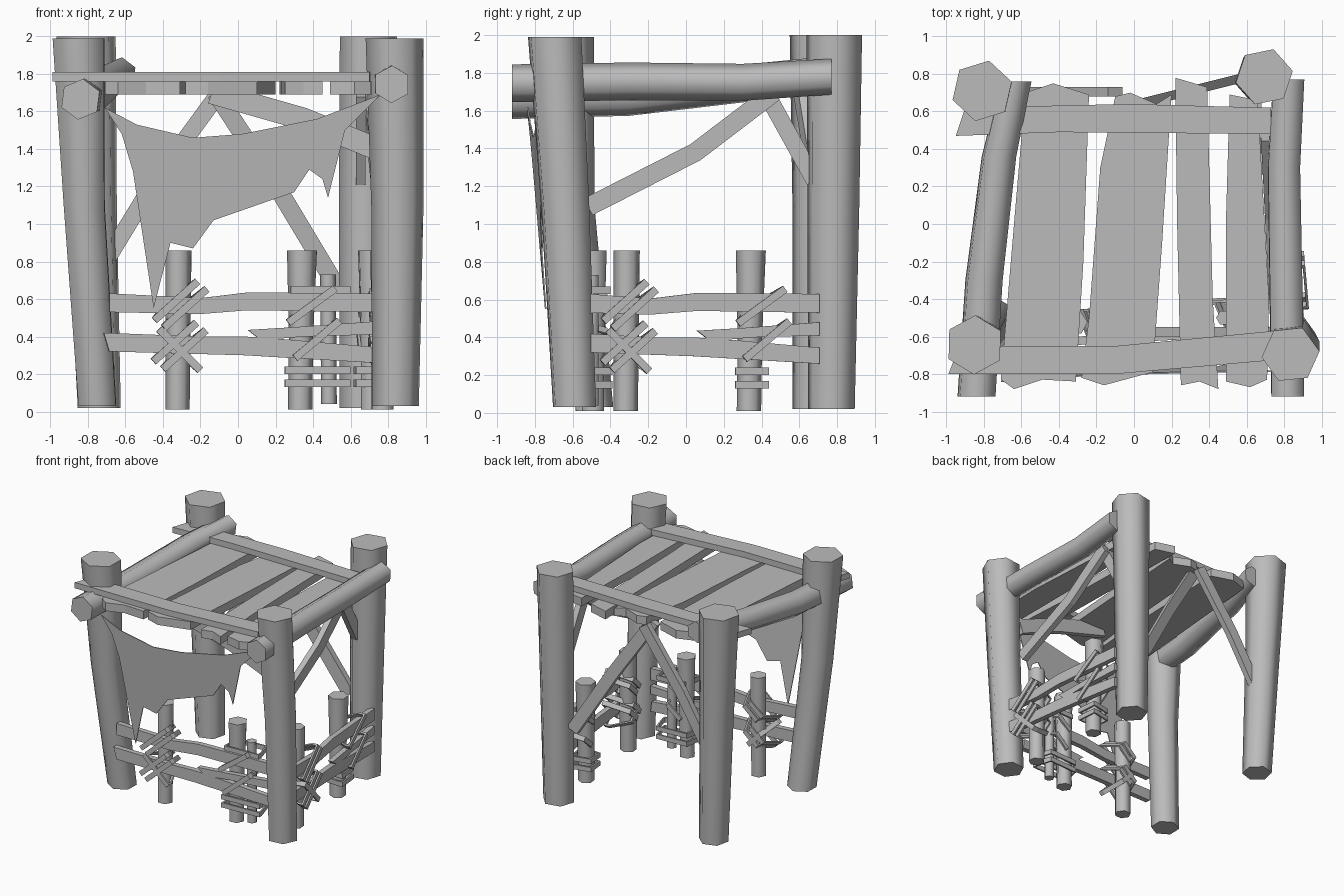
import bpy, bmesh, math
from mathutils import Vector, Matrix

cube = bpy.data.objects.get("Cube")
if cube:
    bpy.data.objects.remove(cube)

GREY = (0.5, 0.5, 0.5, 1)
wood = bpy.data.materials.new("plain_grey")
wood.use_nodes = True
wood.diffuse_color = GREY
wood.node_tree.nodes["Principled BSDF"].inputs["Base Color"].default_value = GREY


def finish(name, bm, matrix=Matrix()):
    bmesh.ops.recalc_face_normals(bm, faces=bm.faces)
    bm.transform(matrix)
    mesh = bpy.data.meshes.new(name)
    bm.to_mesh(mesh)
    bm.free()
    mesh.materials.append(wood)
    obj = bpy.data.objects.new(name, mesh)
    bpy.context.collection.objects.link(obj)
    return obj


def log(name, sections, along="z", phase=0.0, matrix=Matrix()):
    """Six-sided timber through sections of (centre, radius), capped flat."""
    bm = bmesh.new()
    rings = []
    for centre, r in sections:
        ring = []
        for i in range(6):
            a = phase + i * math.pi / 3
            c, s = r * math.cos(a), r * math.sin(a)
            off = Vector((c, s, 0)) if along == "z" else Vector((c, 0, s))
            ring.append(bm.verts.new(Vector(centre) + off))
        rings.append(ring)
    for lo, hi in zip(rings, rings[1:]):
        for i in range(6):
            j = (i + 1) % 6
            bm.faces.new((lo[i], lo[j], hi[j], hi[i])).smooth = True
    for ring in (rings[0], rings[-1]):
        cap = bm.faces.new(ring)
        for e in cap.edges:
            e.smooth = False
    return finish(name, bm, matrix)


def plate(name, outline, place, depth, matrix=Matrix()):
    """Flat board: outline mapped into space by place, thickened by depth."""
    bm = bmesh.new()
    face = bm.faces.new([bm.verts.new(place(u, w)) for u, w in outline])
    ext = bmesh.ops.extrude_face_region(bm, geom=[face], use_keep_orig=True)
    moved = [v for v in ext["geom"] if isinstance(v, bmesh.types.BMVert)]
    bmesh.ops.translate(bm, verts=moved, vec=Vector(depth))
    return finish(name, bm, matrix)


def strip(path, width):
    """Outline of a straight or bent board following a 2D path."""
    pts = [Vector(p) for p in path]
    d = (pts[-1] - pts[0]).normalized()
    n = Vector((-d.y, d.x)) * width / 2
    return [p + n for p in pts] + [p - n for p in reversed(pts)]


def lashing(name, centre, size, tilt, matrix, back=.5):
    """Flat strap: wide across the rail, narrowing behind the pole."""
    half = [(1, -1), (1, -.6), (back, 1)]
    loop = half + [(-u, v) for u, v in reversed(half)]
    bm = bmesh.new()
    rings = []
    for inset, z in ((0, -.02), (0, .02), (.014, .02), (.014, -.02)):
        rings.append([bm.verts.new((u * (size[0] - inset), v * (size[1] - inset), z)) for u, v in loop])
    for a, b in zip(rings, rings[1:] + rings[:1]):
        for i in range(len(loop)):
            j = (i + 1) % len(loop)
            bm.faces.new((a[i], a[j], b[j], b[i]))
    local = Matrix.Translation(centre) @ Matrix.Rotation(math.radians(tilt), 4, "Y")
    return finish(name, bm, matrix @ local)


# Corner posts
log("front_left_post", [((.84, -.59, .03), .125), ((.85, -.64, 1.1), .14), ((.835, -.695, 1.99), .155)], phase=.1)
log("front_right_post", [((-.75, -.5, .03), .115), ((-.82, -.61, 1.1), .125), ((-.85, -.645, 1.99), .158)], phase=.5)
log("back_left_post", [((.67, .77, .02), .13), ((.68, .78, 1.1), .145), ((.695, .785, 2), .155)], phase=.2)
log("back_right_post", [((-.74, .68, .02), .12), ((-.78, .7, 1.1), .14), ((-.81, .71, 2), .165)], phase=.3)

# Side logs that carry the deck
log("right_log", [((-.84, -.92, 1.665), .11), ((-.80, -.3, 1.68), .108),
                  ((-.72, .36, 1.75), .1), ((-.63, .76, 1.8), .09)], "y", .4)
log("left_log", [((.82, -.92, 1.745), .1), ((.81, -.3, 1.755), .1),
                 ((.8, .3, 1.75), .098), ((.825, .77, 1.78), .095)], "y", .5)

# Deck planks and the two cross boards lying over them
deck = [
    [(-.71, -.83), (-.64, -.88), (-.49, -.83), (-.31, -.84), (-.27, -.2), (-.24, .69),
     (-.43, .75), (-.58, .7), (-.64, 0)],
    [(-.28, -.82), (-.16, -.86), (.1, -.79), (.15, -.1), (.2, .69), (.12, .64),
     (-.02, .7), (-.1, .68), (-.18, .3), (-.24, -.5)],
    [(.25, -.86), (.35, -.84), (.45, -.88), (.42, -.4), (.39, .73), (.22, .78), (.23, 0)],
    [(.49, -.84), (.62, -.87), (.71, -.83), (.72, -.4), (.66, .66), (.51, .69), (.49, 0)],
]
for i, outline in enumerate(deck):
    plate(f"deck_plank_{i + 1}", outline, lambda u, w: Vector((u, w, 1.69)), (0, 0, .07))
cross = {
    "front_cross_board": [(-.99, -.8), (-.1, -.8), (.7, -.73), (.75, -.57), (-.09, -.65), (-.93, -.65)],
    "back_cross_board": [(-.95, .47), (-.4, .49), (.73, .48), (.73, .62), (-.03, .64), (-.9, .62)],
}
for name, outline in cross.items():
    plate(name, outline, lambda u, w: Vector((u, w, 1.76)), (0, 0, .05))

# Diagonal braces below the deck
plate("back_right_brace", strip([(-.73, .76), (-.45, 1.22), (-.1, 1.7)], .09),
      lambda u, w: Vector((u, .68, w)), (0, .05, 0))
plate("back_left_brace", strip([(-.12, 1.7), (.2, 1.21), (.53, .66)], .095),
      lambda u, w: Vector((u, .58 + .25 * (u + .12), w)), (0, .05, 0))
plate("front_brace", strip([(-.14, 1.7), (.35, 1.56), (.74, 1.4)], .12),
      lambda u, w: Vector((u, -.6, w)), (0, .05, 0))
plate("long_side_brace", strip([(-.52, 1.09), (.05, 1.38), (.47, 1.7)], .1),
      lambda u, w: Vector((.7 - .05 * u, u, w)), (.05, 0, 0))
plate("short_side_brace", strip([(.42, 1.7), (.68, 1.23)], .09),
      lambda u, w: Vector((.63, u, w)), (.05, 0, 0))

# Torn cloth hanging across the front
cloth = [(-.71, 1.62), (-.54, 1.53), (-.24, 1.46), (.02, 1.48), (.42, 1.56), (.76, 1.69),
         (.57, 1.5), (.54, 1.38), (.48, 1.14), (.45, 1.24), (.38, 1.29), (.3, 1.17),
         (-.13, 1.02), (-.24, .87), (-.36, .9), (-.45, .55), (-.56, 1.28), (-.62, 1.48)]
plate("torn_cloth", cloth, lambda u, w: Vector((u, -.685 - .08 * w + .04 * u, w)), (0, .008, 0))

# Fences: the same rails, poles and lashings on the front and the left side
rails = {
    "upper_rail": [(-.69, .53), (-.2, .52), (.05, .54), (.72, .53), (.72, .63), (.05, .635),
                   (-.2, .605), (-.69, .63)],
    "lower_rail": [(-.69, .32), (.03, .3), (.72, .26), (.71, .345), (.25, .385), (.03, .4),
                   (-.2, .4), (-.72, .42)],
    "splintered_rail": [(.05, .435), (.12, .38), (.35, .4), (.72, .41), (.72, .48), (.3, .45)],
}
front = Matrix.Translation((-.03, 0, 0)) @ Matrix.Rotation(math.radians(3), 4, "Z")
side = Matrix.Translation((.235, -.045, 0)) @ Matrix.Rotation(math.radians(95), 4, "Z")
for label, m, start, end in (("front", front, -.72, .74), ("side", side, -.53, .7)):
    for name, outline in rails.items():
        trimmed = [(min(max(u, start), end), w) for u, w in outline]
        plate(f"{label}_{name}", trimmed, lambda u, w: Vector((u, -.63, w)), (0, .045, 0), m)
    log(f"{label}_pole_1", [((-.32, -.51, .01), .065), ((-.315, -.51, .86), .07)], matrix=m)
    log(f"{label}_pole_2", [((.335, -.51, .01), .065), ((.34, -.51, .4), .065),
                            ((.345, -.51, .86), .08)], matrix=m)
    straps = [(-.335, .59, -42), (-.285, .55, -42), (-.34, .37, -42), (-.29, .33, -42),
              (-.315, .33, 45), (.39, .565, -36), (.42, .385, -40)]
    for i, (u, z, tilt) in enumerate(straps):
        lashing(f"{label}_lashing_{i + 1}", (u, -.55, z), (.155, .11), tilt, m)
    # Level straps also take in the thin pole on the front
    wide = label == "front"
    for i, z in enumerate((.15, .22)):
        lashing(f"{label}_level_strap_{i + 1}", (.425 if wide else .345, -.51, z),
                (.175 if wide else .09, .09), 0, m, .8)
log("thin_pole", [((.485, -.5, .04), .042), ((.48, -.5, .73), .042)])
lashing("upper_level_strap", (.44, -.52, .65), (.16, .09), 0, front, .8)
